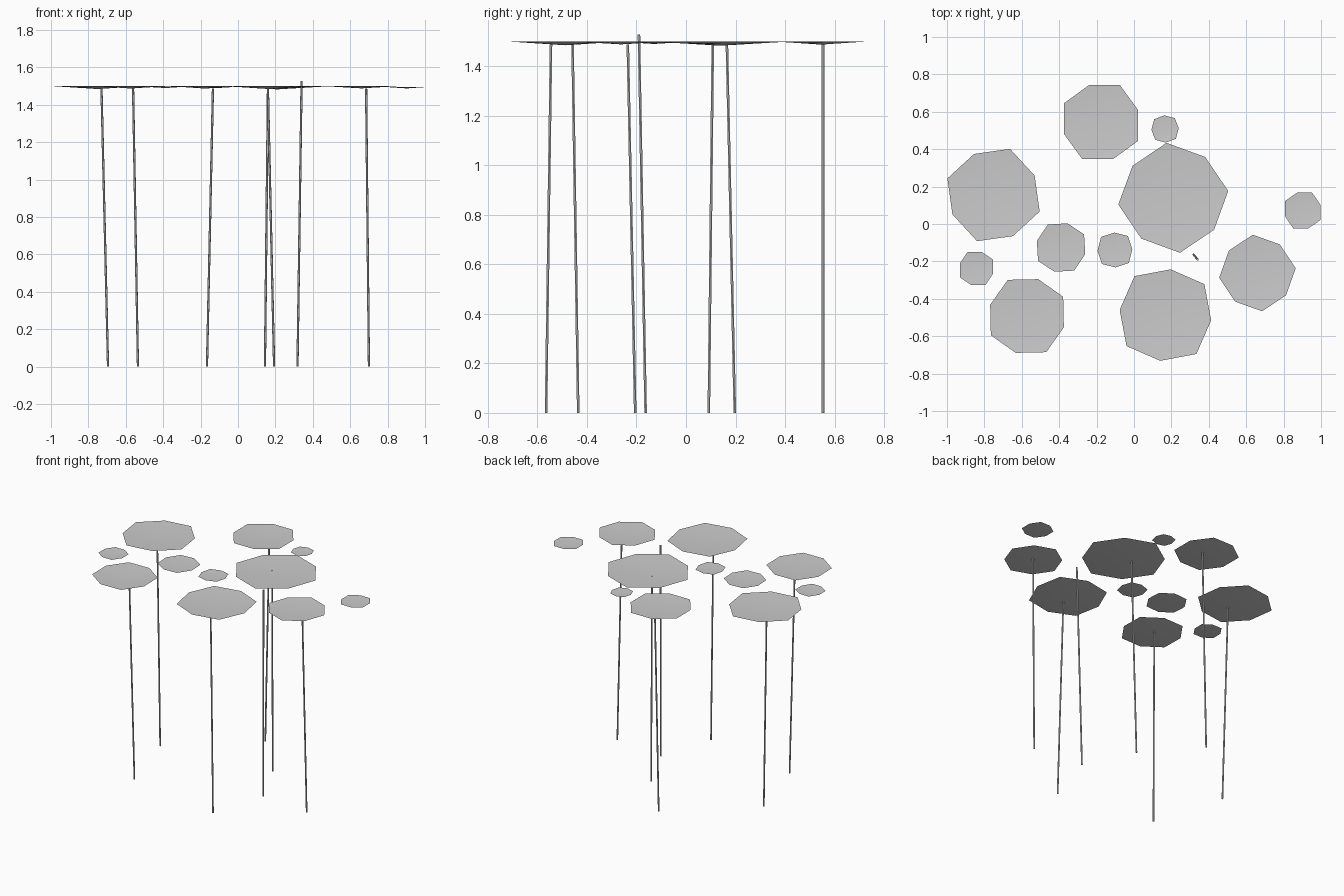
import bpy, bmesh, math
from mathutils import Vector

if "Cube" in bpy.data.objects:
    bpy.data.objects.remove(bpy.data.objects["Cube"])

grey = bpy.data.materials.new("light_grey")
grey.diffuse_color = (0.6, 0.6, 0.6, 1)
grey.use_nodes = True
grey.node_tree.nodes["Principled BSDF"].inputs["Base Color"].default_value = grey.diffuse_color


def finish(name, bm):
    mesh = bpy.data.meshes.new(name)
    bm.to_mesh(mesh)
    bm.free()
    mesh.materials.append(grey)
    for p in mesh.polygons:
        p.use_smooth = True
    obj = bpy.data.objects.new(name, mesh)
    bpy.context.collection.objects.link(obj)
    bpy.context.view_layer.objects.active = obj
    obj.select_set(True)
    bpy.ops.object.shade_smooth_by_angle(angle=math.radians(30))
    obj.select_set(False)


def pad(name, x, y, long_r, short_r, phase, rim=1.5):
    """Paper-thin, slightly dished octagon with alternating corner radii."""
    bm = bmesh.new()
    centre = bm.verts.new((x, y, rim - 0.06 * long_r))
    ring = []
    for i in range(8):
        a = math.radians(phase + 45 * i)
        r = short_r if i % 2 else long_r
        ring.append(bm.verts.new((x + r * math.cos(a), y + r * math.sin(a), rim)))
    for i in range(8):
        bm.faces.new((centre, ring[i], ring[(i + 1) % 8]))
    finish(name, bm)


def stem(name, x0, y0, x1, y1, top=1.488, r=0.006, sides=6):
    """Thin leaning prism from the ground up to a pad."""
    bm = bmesh.new()
    rings = []
    for x, y, z in ((x0, y0, 0), (x1, y1, top)):
        rings.append([bm.verts.new(Vector((x, y, z)) + Vector((
            r * math.cos(math.tau * i / sides),
            r * math.sin(math.tau * i / sides), 0))) for i in range(sides)])
    low, high = rings
    for i in range(sides):
        j = (i + 1) % sides
        bm.faces.new((low[i], low[j], high[j], high[i]))
    bm.faces.new(low[::-1])
    bm.faces.new(high)
    finish(name, bm)


# Large floating pads: x, y, long radius, short radius, phase
pad("centre_pad", 0.21, 0.14, 0.296, 0.277, 7)
pad("front_pad", 0.168, -0.487, 0.266, 0.246, 38.5)
pad("left_pad", -0.751, 0.155, 0.262, 0.243, 70.3)
pad("back_pad", -0.176, 0.545, 0.222, 0.208, 63)
pad("front_left_pad", -0.572, -0.492, 0.219, 0.206, 28)
pad("right_pad", 0.66, -0.262, 0.206, 0.194, 7)

# Small pads without stems
pad("small_pad_far_right", 0.902, 0.072, 0.108, 0.1, 62, 1.494)
pad("small_pad_back", 0.166, 0.508, 0.078, 0.073, 48, 1.496)
pad("small_pad_mid_left", -0.39, -0.126, 0.142, 0.134, 30, 1.498)
pad("small_pad_middle", -0.102, -0.139, 0.102, 0.093, 47, 1.496)
pad("small_pad_left", -0.842, -0.238, 0.101, 0.093, 28, 1.496)

# Stems: base x, y then top x, y
stem("centre_stem", 0.144, 0.197, 0.16, 0.165)
stem("front_stem", 0.193, -0.565, 0.16, -0.545)
stem("left_stem", -0.695, 0.092, -0.73, 0.108)
stem("back_stem", -0.166, 0.553, -0.134, 0.553)
stem("front_left_stem", -0.535, -0.435, -0.561, -0.458)
stem("right_stem", 0.70, -0.205, 0.685, -0.235)
stem("bare_stem", 0.318, -0.163, 0.34, -0.19, top=1.528)
